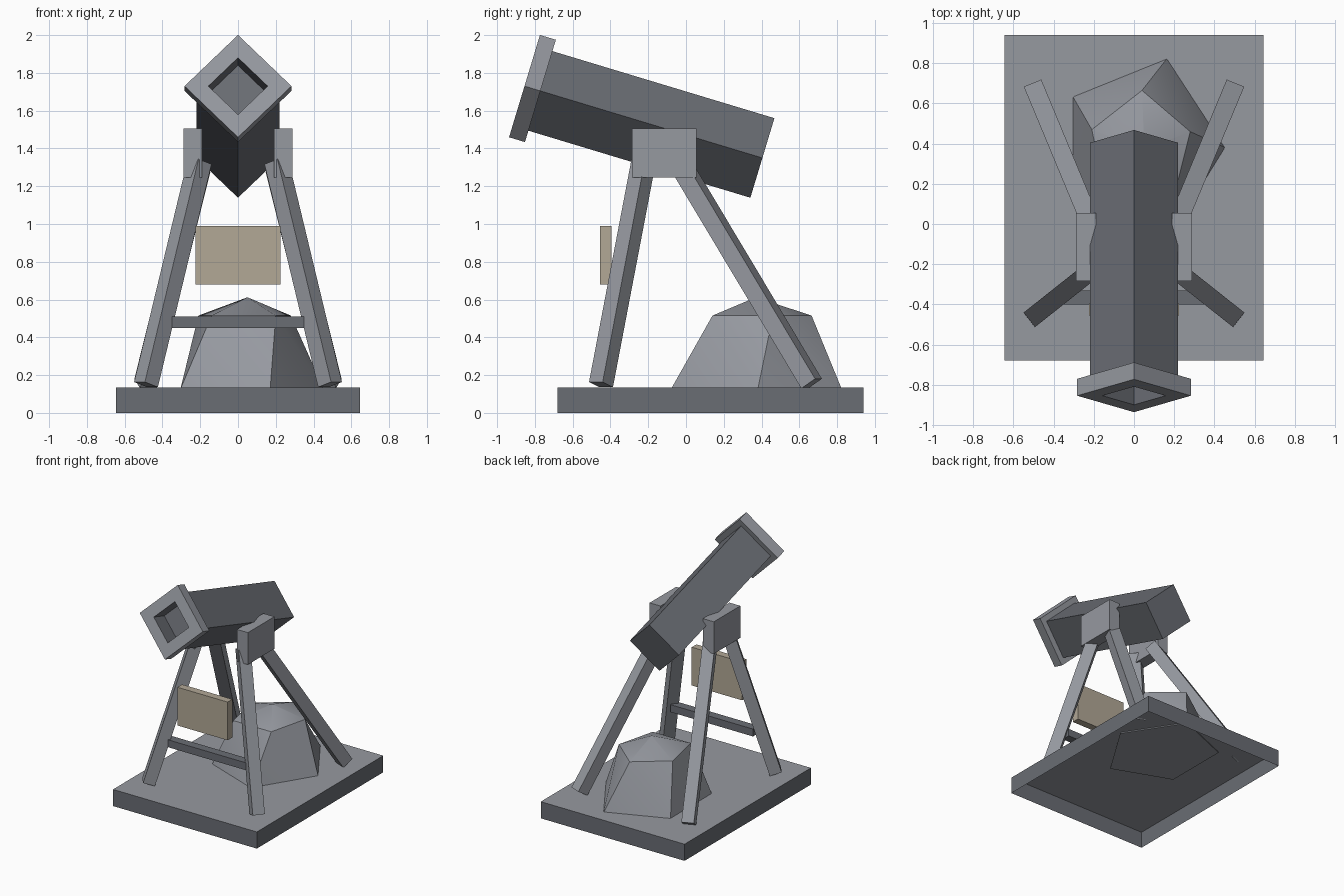
import bpy, bmesh, math
from mathutils import Vector, Matrix

cube = bpy.data.objects.get("Cube")
if cube:
    bpy.data.objects.remove(cube, do_unlink=True)


def material(name, rgb):
    mat = bpy.data.materials.new(name)
    mat.use_nodes = True
    mat.diffuse_color = (*rgb, 1)
    mat.node_tree.nodes["Principled BSDF"].inputs["Base Color"].default_value = (*rgb, 1)
    return mat


LIGHT = material("light grey", (0.305, 0.319, 0.352))
DARK = material("dark grey", (0.144, 0.153, 0.174))
TAN = material("tan", (0.445, 0.392, 0.305))


def finish(name, bm, *mats):
    mesh = bpy.data.meshes.new(name)
    bmesh.ops.recalc_face_normals(bm, faces=bm.faces[:])
    bm.to_mesh(mesh)
    bm.free()
    for mat in mats:
        mesh.materials.append(mat)
    obj = bpy.data.objects.new(name, mesh)
    bpy.context.collection.objects.link(obj)
    return obj


def box(name, low, high, *mats, open_bottom=False):
    low, high = Vector(low), Vector(high)
    bm = bmesh.new()
    bmesh.ops.create_cube(bm, size=1, matrix=Matrix.Translation((low + high) / 2)
                          @ Matrix.Diagonal((*(high - low), 1)))
    bm.normal_update()
    for f in bm.faces:
        if len(mats) > 1 and f.normal.z > 0.5:
            f.material_index = 1
    if open_bottom:
        bottom = [f for f in bm.faces if f.normal.z < -0.5]
        bmesh.ops.delete(bm, geom=bottom, context='FACES')
    return finish(name, bm, *mats)


def beam(name, start, end, width, mat):
    start, end = Vector(start), Vector(end)
    axis = end - start
    turn = axis.to_track_quat('Z', 'Y').to_matrix().to_4x4()
    bm = bmesh.new()
    bmesh.ops.create_cube(bm, size=1, matrix=Matrix.Translation((start + end) / 2) @ turn
                          @ Matrix.Diagonal((width, width, axis.length, 1)))
    return finish(name, bm, mat)


def loft(name, rings, mats, bands=()):
    """Join rings of equal count with triangles and cap both ends."""
    bm = bmesh.new()
    loops = [[bm.verts.new(p) for p in ring] for ring in rings]
    for k, (a, b) in enumerate(zip(loops, loops[1:])):
        n = len(a)
        for i in range(n):
            j = (i + 1) % n
            for tri in ((a[i], a[j], b[i]), (a[j], b[j], b[i])):
                bm.faces.new(tri).material_index = bands[k] if bands else 0
    bm.faces.new(loops[0])
    bm.faces.new(loops[-1])
    return finish(name, bm, *mats)


# Hollow base slab, dark sides and light top
box("base", (-0.645, -0.68, 0), (0.645, 0.94, 0.135), DARK, LIGHT, open_bottom=True)

# Diamond-section tube with a square collar and a recessed opening
origin = Vector((0, -0.855, 1.73))
along = Vector((0, 0.957, -0.289))
across, up = Vector((1, 0, 0)), Vector((0, 0.289, 0.957))


def diamond(dist, half):
    centre = origin + along * dist
    return [centre + v * half for v in (across, up, -across, -up)]


stations = ((1.316, 0.22), (0.088, 0.22), (0.088, 0.283), (0, 0.283), (0, 0.157), (0.14, 0.157))
loft("tube", [diamond(*s) for s in stations], (DARK, LIGHT), (0, 1, 1, 1, 0))

# Side mounts and splayed legs
for side, s in (("left", 1), ("right", -1)):
    x0, x1 = sorted((0.19 * s, 0.288 * s))
    box(side + "_mount", (x0, -0.285, 1.245), (x1, 0.055, 1.505), LIGHT)
    beam(side + "_front_leg", (0.487 * s, -0.45, 0.15), (0.203 * s, -0.225, 1.33), 0.092, LIGHT)
    beam(side + "_rear_leg", (0.49 * s, 0.665, 0.155), (0.205 * s, -0.02, 1.3), 0.094, LIGHT)

# Crossbar between the front legs and the hanging panel
box("crossbar", (-0.37, -0.4, 0.45), (0.37, -0.33, 0.51), DARK)
box("sign_panel", (-0.225, -0.455, 0.68), (0.225, -0.395, 0.99), TAN)

# Faceted rock dome
foot = ((0.165, 0.825), (-0.305, 0.635), (-0.305, 0.1), (0.17, -0.08), (0.455, 0.38))
shoulder = ((0.04, 0.665), (-0.21, 0.47), (-0.14, 0.14), (0.2, 0.14), (0.28, 0.46))
peak = Vector((0.05, 0.37, 0.612))
tip = [peak + (Vector((*p, 0.515)) - peak) * 0.01 for p in shoulder]
rock = loft("rock", [[(*p, 0.125) for p in foot], [(*p, 0.515) for p in shoulder], tip], (LIGHT,))
bpy.context.view_layer.objects.active = rock
rock.select_set(True)
bpy.ops.object.shade_smooth_by_angle(angle=math.radians(30))
